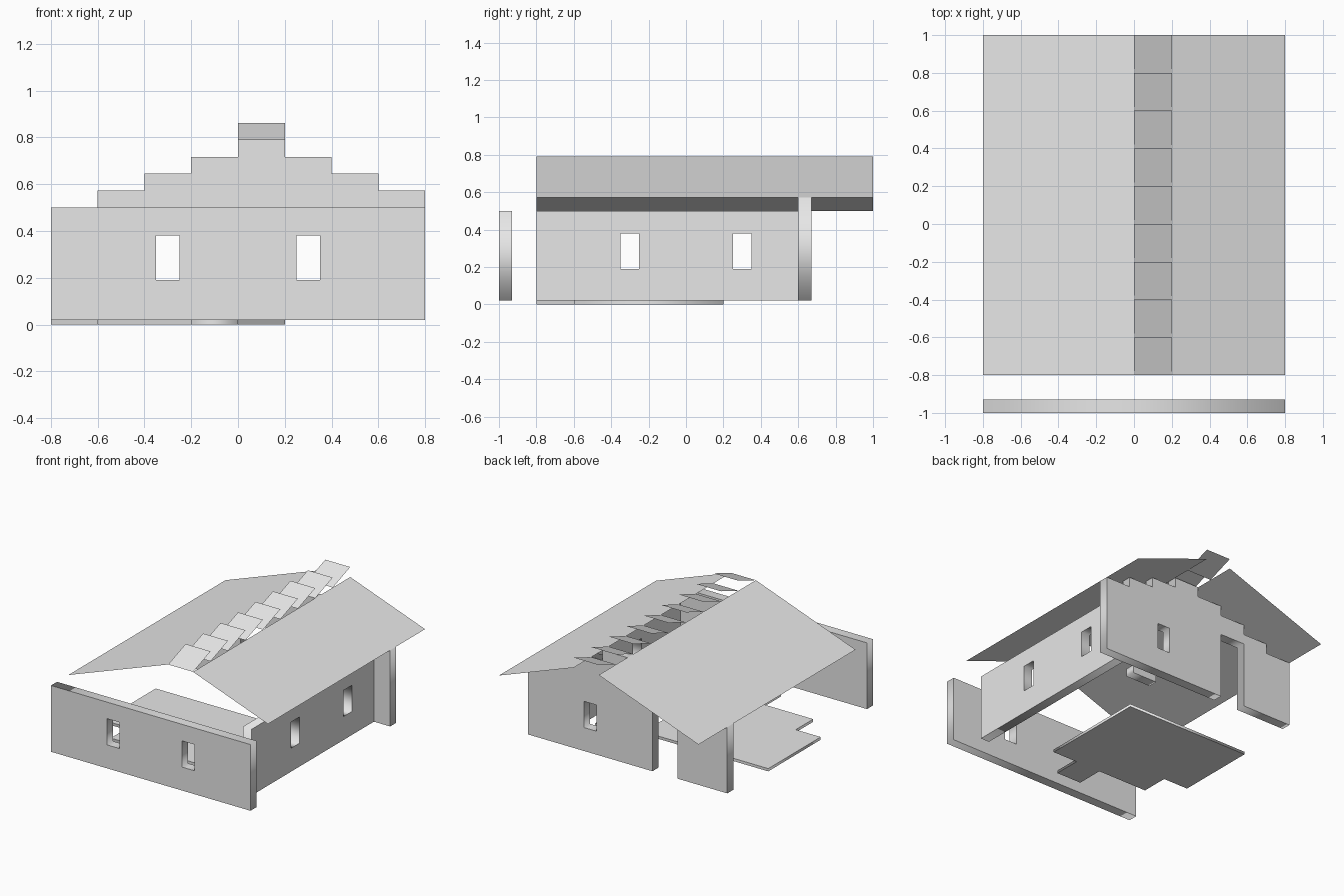
import bpy
import math

if "Cube" in bpy.data.objects:
    bpy.data.objects.remove(bpy.data.objects["Cube"], do_unlink=True)

grey = bpy.data.materials.new("plain_grey")
grey.use_nodes = True
grey.diffuse_color = (0.8, 0.8, 0.8, 1)
grey.node_tree.nodes["Principled BSDF"].inputs["Base Color"].default_value = (0.8, 0.8, 0.8, 1)

BASE, EAVE, RIDGE = 0.02, 0.5, 0.79   # main heights
THICK, CELL = 0.07, 0.2               # wall thickness, plan grid
STEP = (RIDGE - EAVE) / 4             # gable step
RIGHT_EAVE = RIDGE - 3 * STEP


def rect(u0, u1, v0, v1):
    return [(u0, v0), (u1, v0), (u1, v1), (u0, v1)]


def panel(name, loops, thickness, location, rotation):
    """Extruded flat outline; loops after the first become holes."""
    curve = bpy.data.curves.new(name, "CURVE")
    curve.dimensions = "2D"
    curve.fill_mode = "BOTH"
    curve.extrude = thickness / 2
    for loop in loops:
        spline = curve.splines.new("POLY")
        spline.points.add(len(loop) - 1)
        for point, (u, v) in zip(spline.points, loop):
            point.co = (u, v, 0, 1)
        spline.use_cyclic_u = True
    obj = bpy.data.objects.new(name, curve)
    bpy.context.collection.objects.link(obj)
    obj.location = location
    obj.rotation_euler = rotation
    bpy.ops.object.select_all(action="DESELECT")
    obj.select_set(True)
    bpy.context.view_layer.objects.active = obj
    bpy.ops.object.convert(target="MESH")
    result = bpy.context.view_layer.objects.active
    result.data.materials.clear()
    result.data.materials.append(grey)
    return result


def sheet(name, low, high, y0, y1, z_back=None):
    """Thin plane between two (x, z) points, spanning y0 to y1."""
    (xa, za), (xb, zb) = low, high
    rise = z_back or 0
    verts = [(xa, y0, za), (xb, y0, zb), (xb, y1, zb + rise), (xa, y1, za + rise)]
    mesh = bpy.data.meshes.new(name)
    mesh.from_pydata(verts, [], [(0, 1, 2, 3)])
    mesh.materials.append(grey)
    bpy.context.collection.objects.link(bpy.data.objects.new(name, mesh))


UPRIGHT = (math.pi / 2, 0, 0)
SIDEWAYS = (math.pi / 2, 0, math.pi / 2)
windows = [rect(c - 0.05, c + 0.05, 0.19, 0.38) for c in (-0.3, 0.3)]

# Detached front wall and side wall, two windows each
panel("front_wall", [rect(-0.8, 0.8, BASE, EAVE)] + windows, THICK,
      (0, -1 + THICK / 2, 0), UPRIGHT)
panel("side_wall", [rect(-0.8, 0.6, BASE, EAVE)] + windows, THICK,
      (0.6 + THICK / 2, 0, 0), SIDEWAYS)

# Back wall with a doorway and a stepped gable
outline = [(0.8, BASE)]
for i in reversed(range(8)):
    top = EAVE + STEP * (4 - abs(i - 4))
    left = -0.8 + CELL * i
    outline += [(left + CELL, top), (left, top)]
outline += [(-0.8, BASE), (-0.4, BASE), (-0.4, EAVE), (-0.2, EAVE), (-0.2, BASE)]
panel("back_wall", [outline, windows[1]], THICK, (0, 0.6 + THICK / 2, 0), UPRIGHT)

# Floor slab with a notched front edge
floor = [(-0.8, 0.2), (-0.8, -0.4), (-0.6, -0.4), (-0.6, -0.6), (-0.2, -0.6),
         (-0.2, -0.8), (0, -0.8), (0, -0.6), (0.2, -0.6), (0.2, 0.2)]
panel("floor", [floor], BASE, (0, 0, BASE / 2), (0, 0, 0))

# Small block under the back window
panel("low_bench", [rect(0.2, 0.4, 0.07, 0.13)], THICK, (0, 0.4 + THICK / 2, 0), UPRIGHT)

# Roof slopes
sheet("roof_west", (-0.8, EAVE), (0, RIDGE), -0.8, 1)
sheet("roof_east", (CELL, RIDGE), (0.8, RIGHT_EAVE), -0.8, 1)

# Tilted louvres along the ridge
for i in range(9):
    y = -0.8 + CELL * i
    sheet(f"ridge_louvre_{i + 1}", (0, RIDGE), (CELL, RIDGE), y, y + CELL, STEP)
